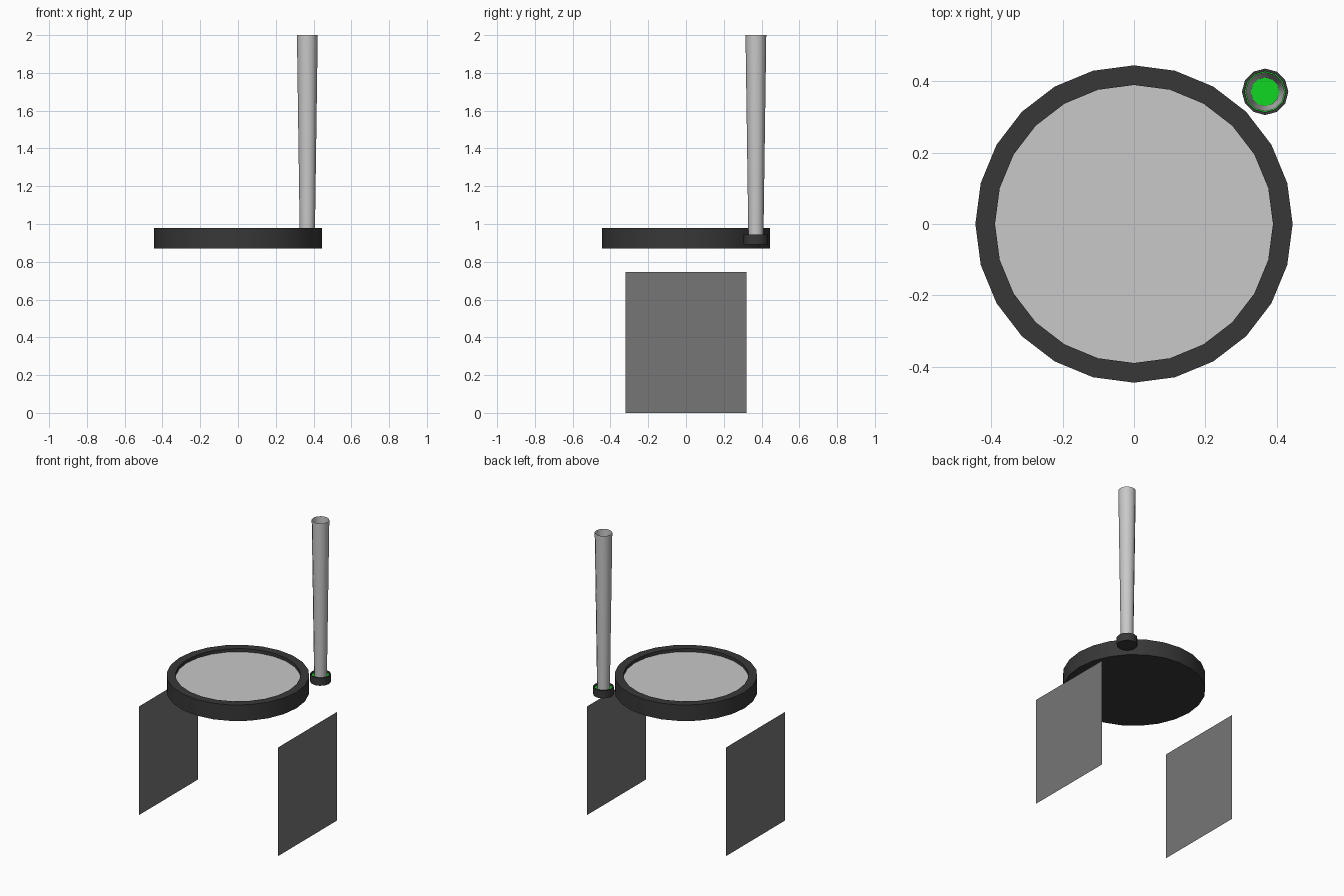
import bpy, bmesh, math

if "Cube" in bpy.data.objects:
    bpy.data.objects.remove(bpy.data.objects["Cube"])


def material(name, rgb):
    m = bpy.data.materials.new(name)
    m.diffuse_color = (*rgb, 1)
    m.use_nodes = True
    m.node_tree.nodes["Principled BSDF"].inputs["Base Color"].default_value = m.diffuse_color
    return m


black = material("black_rim", (0.039, 0.039, 0.039))
light = material("light_grey", (0.58, 0.58, 0.58))
grey = material("panel_grey", (0.18, 0.18, 0.18))
green = material("green", (0.005, 0.68, 0.016))


def finish(bm, name, mat, location=(0, 0, 0)):
    me = bpy.data.meshes.new(name)
    bm.to_mesh(me)
    bm.free()
    me.materials.append(mat)
    ob = bpy.data.objects.new(name, me)
    ob.location = location
    bpy.context.collection.objects.link(ob)
    bpy.ops.object.select_all(action='DESELECT')
    ob.select_set(True)
    bpy.context.view_layer.objects.active = ob
    bpy.ops.object.shade_smooth_by_angle(angle=math.radians(40))
    return ob


def lathe(name, profile, sides, mat, xy=(0, 0), cap_start=False, cap_end=False):
    """Turn an (r, z) profile around the z axis."""
    bm = bmesh.new()
    rings = [[bm.verts.new((r * math.cos(math.tau * i / sides),
                            r * math.sin(math.tau * i / sides), z))
              for i in range(sides)] for r, z in profile]
    for a, b in zip(rings, rings[1:]):
        for i in range(sides):
            j = (i + 1) % sides
            bm.faces.new((a[i], a[j], b[j], b[i]))
    if cap_start:
        bm.faces.new(rings[0][::-1])
    if cap_end:
        bm.faces.new(rings[-1])
    return finish(bm, name, mat, (*xy, 0))


def tray(name, r_out, r_in, z0, z1, depth, sides, fill, xy=(0, 0)):
    """Dark rimmed dish with a coloured recessed surface."""
    lathe(name + "_rim", [(r_out, z0), (r_out, z1), (r_in, z1), (r_in, z1 - depth)],
          sides, black, xy, cap_start=True)
    lathe(name + "_surface", [(r_in, z1 - depth)], sides, fill, xy, cap_end=True)


# Round table top
tray("table_top", 0.444, 0.389, 0.87, 0.98, 0.022, 24, light)

# Small side holder with the tapered open tube standing in it
corner = (0.367, 0.37)
tray("tube_holder", 0.065, 0.057, 0.892, 0.945, 0.01, 12, green, corner)
lathe("tube", [(0.04, 0.936), (0.055, 2.0)], 12, light, corner)

# Two thin side panels
for side, name in ((-1, "left_panel"), (1, "right_panel")):
    bm = bmesh.new()
    corners = [(-0.32, 0), (0.32, 0), (0.32, 0.745), (-0.32, 0.745)]
    bm.faces.new([bm.verts.new((side * 0.527, side * y, z)) for y, z in corners])
    finish(bm, name, grey)
